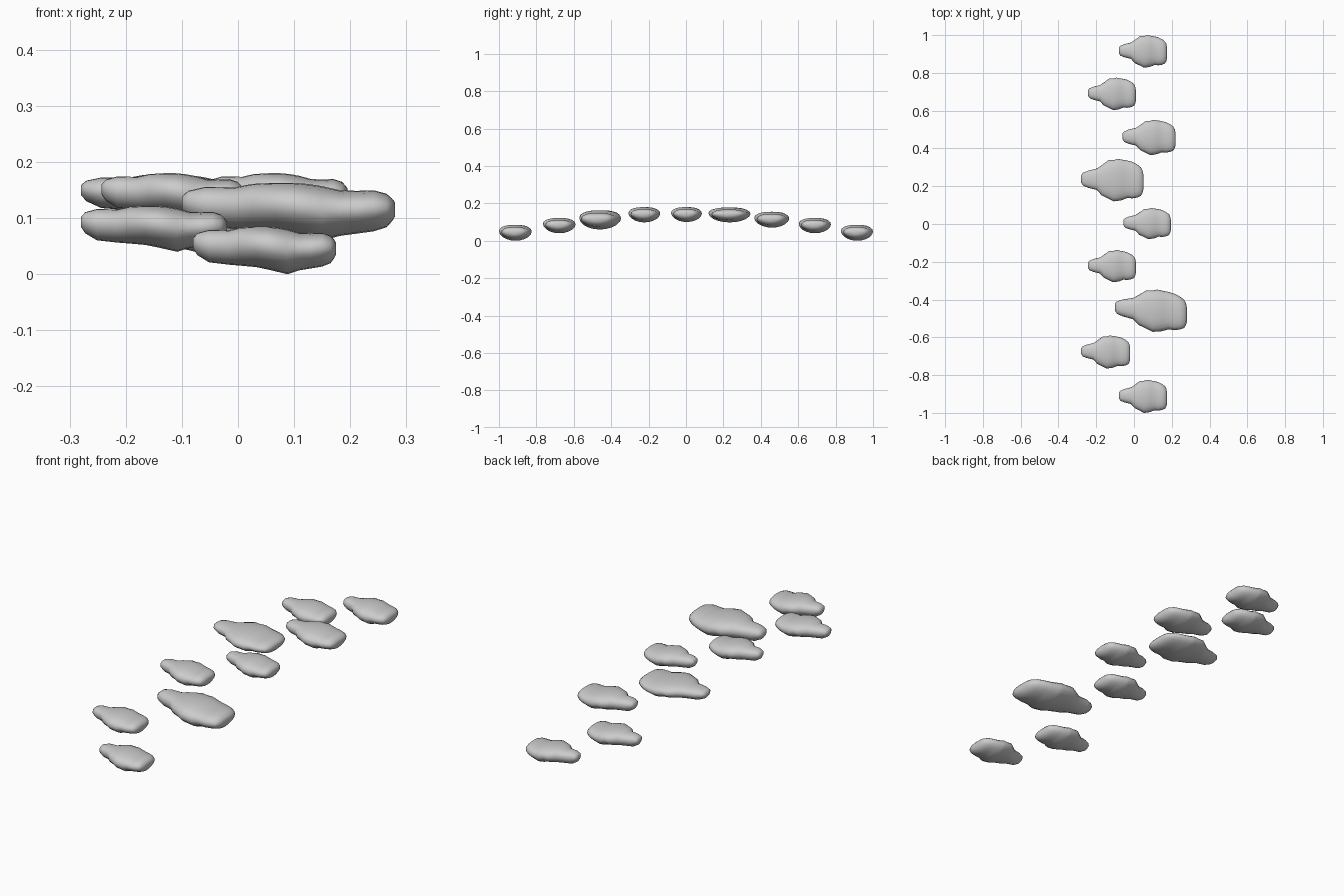
import bpy, bmesh, math

mat = bpy.data.materials.new("stone grey")
mat.diffuse_color = (0.6, 0.6, 0.6, 1)

# Stations along a stone: u, back edge, front edge, top, bottom (all per unit size)
STATIONS = [
    (0.00, 0.12, -0.06, 0.76, 0.54),
    (0.03, 0.17, -0.13, 0.86, 0.40),
    (0.11, 0.22, -0.18, 0.93, 0.25),
    (0.25, 0.27, -0.23, 0.92, 0.20),
    (0.33, 0.35, -0.36, 0.98, 0.18),
    (0.44, 0.47, -0.44, 1.00, 0.15),
    (0.52, 0.47, -0.50, 1.00, 0.10),
    (0.59, 0.50, -0.49, 0.98, 0.05),
    (0.66, 0.48, -0.47, 0.94, 0.00),
    (0.74, 0.46, -0.42, 0.87, 0.08),
    (0.82, 0.43, -0.43, 0.86, 0.12),
    (0.90, 0.37, -0.41, 0.87, 0.16),
    (0.96, 0.30, -0.37, 0.81, 0.23),
    (0.985, 0.23, -0.30, 0.73, 0.33),
    (1.00, 0.12, -0.22, 0.66, 0.42),
]
SIDES = 20


def stone(name, x0, x1, y0, y1, z0, z1, skew=0.0):
    """Loft rounded, flat-topped sections into one worn stone."""
    bm = bmesh.new()
    rings = []
    for i, (u, back, front, top, bot) in enumerate(STATIONS):
        cy, hw = (back + front) / 2, (back - front) / 2
        mid = bot + (top - bot) * 0.55
        ring = []
        for k in range(SIDES):
            a = 2 * math.pi * k / SIDES
            c, s = math.cos(a), math.sin(a)
            e = 0.85 if s > 0 else 1.05
            y = cy + hw * math.copysign(abs(c) ** e, c) + skew * (u - 0.4)
            h = (top - mid) if s > 0 else (mid - bot)
            z = mid + h * math.copysign(abs(s) ** e, s)
            ring.append(bm.verts.new((x0 + u * (x1 - x0),
                                      (y0 + y1) / 2 + y * (y1 - y0),
                                      z0 + z * (z1 - z0))))
        rings.append(ring)
    for a, b in zip(rings, rings[1:]):
        for k in range(SIDES):
            n = (k + 1) % SIDES
            bm.faces.new((a[k], a[n], b[n], b[k]))
    bm.faces.new(rings[0])
    bm.faces.new(rings[-1])
    bmesh.ops.recalc_face_normals(bm, faces=bm.faces)
    for f in bm.faces:
        f.smooth = True
    me = bpy.data.meshes.new(name)
    bm.to_mesh(me)
    bm.free()
    me.materials.append(mat)
    ob = bpy.data.objects.new(name, me)
    bpy.context.collection.objects.link(ob)


# Zigzag path of stones arching over the middle
PATH = [
    (-0.08, 0.175, -1.00, -0.825, 0.00, 0.085),
    (-0.28, -0.02, -0.765, -0.59, 0.04, 0.122),
    (-0.10, 0.28, -0.568, -0.343, 0.06, 0.163, -0.1),
    (-0.243, 0.01, -0.308, -0.138, 0.098, 0.18),
    (-0.055, 0.195, -0.08, 0.085, 0.10, 0.18),
    (-0.28, 0.05, 0.12, 0.345, 0.098, 0.178),
    (-0.06, 0.22, 0.365, 0.552, 0.07, 0.155),
    (-0.243, 0.01, 0.603, 0.775, 0.04, 0.122),
    (-0.08, 0.175, 0.828, 1.00, 0.00, 0.085),
]
for i, p in enumerate(PATH):
    stone(f"stepping_stone_{i + 1}", *p)
